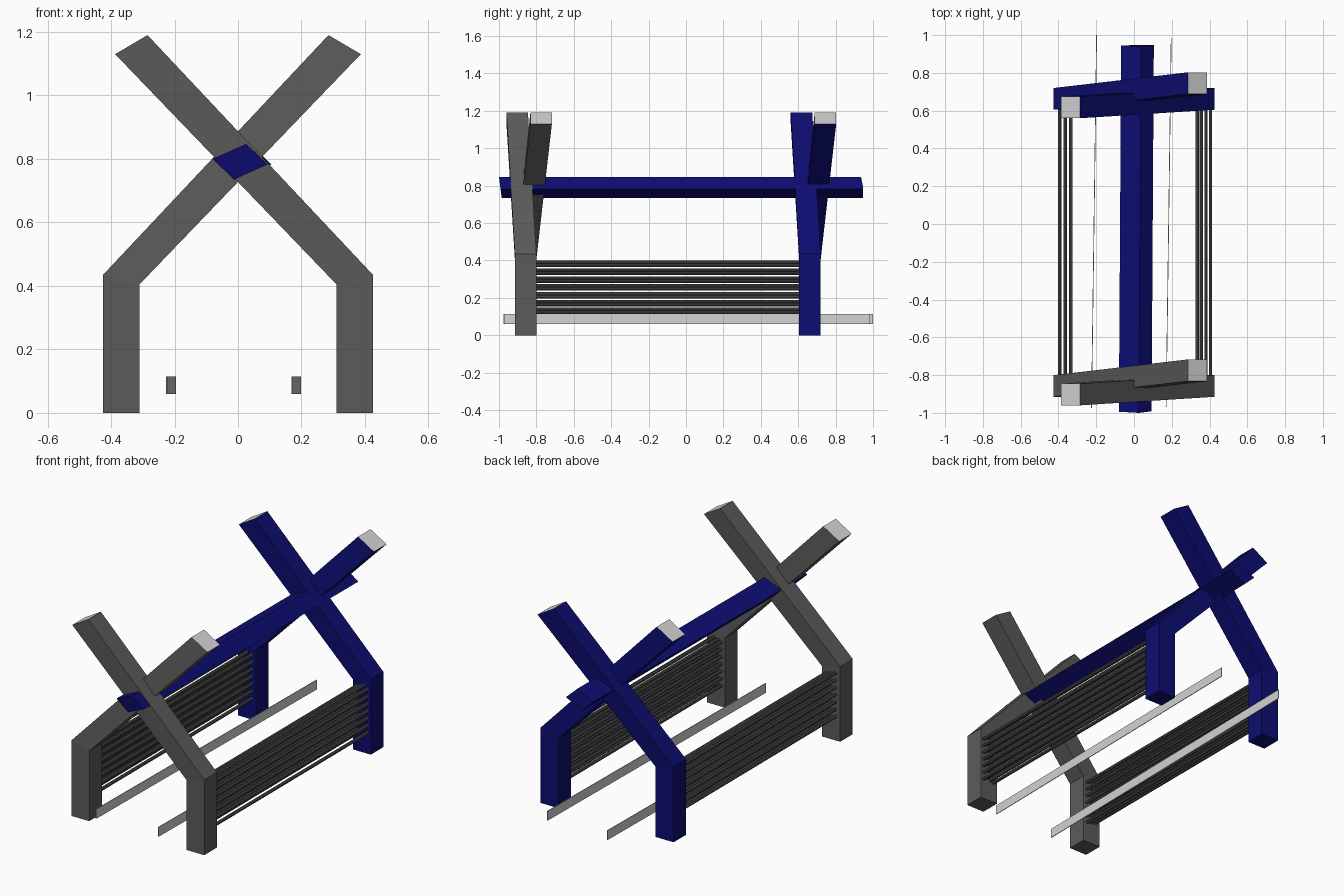
import bpy
import bmesh
from mathutils import Vector

cube = bpy.data.objects.get("Cube")
if cube:
    bpy.data.objects.remove(cube, do_unlink=True)


def material(name, color):
    m = bpy.data.materials.new(name)
    m.use_nodes = True
    m.diffuse_color = (*color, 1)
    node = m.node_tree.nodes["Principled BSDF"]
    node.inputs["Base Color"].default_value = (*color, 1)
    node.inputs["Roughness"].default_value = 0.7
    return m


GREY = material("dark_grey", (0.105, 0.105, 0.105))
BLUE = material("navy_blue", (0.004, 0.004, 0.17))
PALE = material("light_grey", (0.65, 0.65, 0.65))


def finish(bm, name, mats):
    bmesh.ops.recalc_face_normals(bm, faces=bm.faces)
    me = bpy.data.meshes.new(name)
    bm.to_mesh(me)
    bm.free()
    for m in mats:
        me.materials.append(m)
    ob = bpy.data.objects.new(name, me)
    bpy.context.collection.objects.link(ob)
    return ob


def loft(name, sections, mats, cap_index=0):
    """Join four-point sections into a closed beam; the last end may be painted."""
    bm = bmesh.new()
    rings = [[bm.verts.new(p) for p in s] for s in sections]
    for a, b in zip(rings, rings[1:]):
        for i in range(4):
            j = (i + 1) % 4
            bm.faces.new((a[i], a[j], b[j], b[i]))
    bm.faces.new(rings[0])
    bm.faces.new(rings[-1]).material_index = cap_index
    return finish(bm, name, mats)


def section(outer, inner, y0, y1):
    (xo, zo), (xi, zi) = outer, inner
    return [(xo, y0, zo), (xi, y0, zi), (xi, y1, zi), (xo, y1, zo)]


# Bent crossing members: upright leg, mitred knee, diagonal with a pale end
DEPTH = 0.115


def crossing_member(name, side, foot_y, lean, paint):
    def at(xo, zo, xi, zi, y):
        return section((side * xo, zo), (side * xi, zi), y, y + DEPTH)
    loft(name, [at(0.425, 0, 0.31, 0, foot_y),
                at(0.425, 0.435, 0.31, 0.405, foot_y),
                at(-0.285, 1.19, -0.387, 1.13, foot_y + lean)],
         [paint, PALE], 1)


for end, foot_y, paint in (("front", -0.915, GREY), ("back", 0.605, BLUE)):
    crossing_member(end + "_left_member", 1, foot_y, -0.045, paint)
    crossing_member(end + "_right_member", -1, foot_y, 0.083, paint)

# Ridge beam resting in the crossings, with slightly slanted ends
profile = [(-0.08, 0.80), (0.025, 0.847), (0.093, 0.783), (-0.013, 0.735)]
loft("ridge_beam",
     [[(x, -1 + (0.847 - z) * 0.13, z) for x, z in profile],
      [(x + 0.012, 0.947 - max(0, z - 0.79) * 0.2, z) for x, z in profile]],
     [BLUE])

# Thin ground rails, slightly skewed in plan
for name, x0, y0, x1, y1 in (("left_rail", 0.17, -0.97, 0.197, 0.985),
                             ("right_rail", -0.225, -0.975, -0.198, 1.0)):
    def rail_end(x, y):
        return [(x - 0.002, y, 0.06), (x + 0.002, y, 0.06),
                (x + 0.002, y, 0.115), (x - 0.002, y, 0.115)]
    loft(name, [rail_end(x0, y0), rail_end(x1, y1)], [PALE])


# Side screens of staggered round bars between the legs
def screen(name, columns, rows=7, radius=0.0095):
    bm = bmesh.new()
    for c, x in enumerate(columns):
        for r in range(rows):
            z = 0.13 + r * 0.042 + (c % 3 - 1) * 0.008
            made = bmesh.ops.create_cone(bm, segments=10, radius1=radius,
                                         radius2=radius, depth=1.44,
                                         cap_ends=True)["verts"]
            for v in made:
                v.co = Vector((v.co.x + x, v.co.z - 0.1, v.co.y + z))
    ob = finish(bm, name, [GREY])
    bpy.ops.object.select_all(action="DESELECT")
    ob.select_set(True)
    bpy.context.view_layer.objects.active = ob
    bpy.ops.object.shade_smooth_by_angle()


screen("left_screen", [0.335, 0.357, 0.381, 0.405])
screen("right_screen", [-0.335, -0.365, -0.394])
